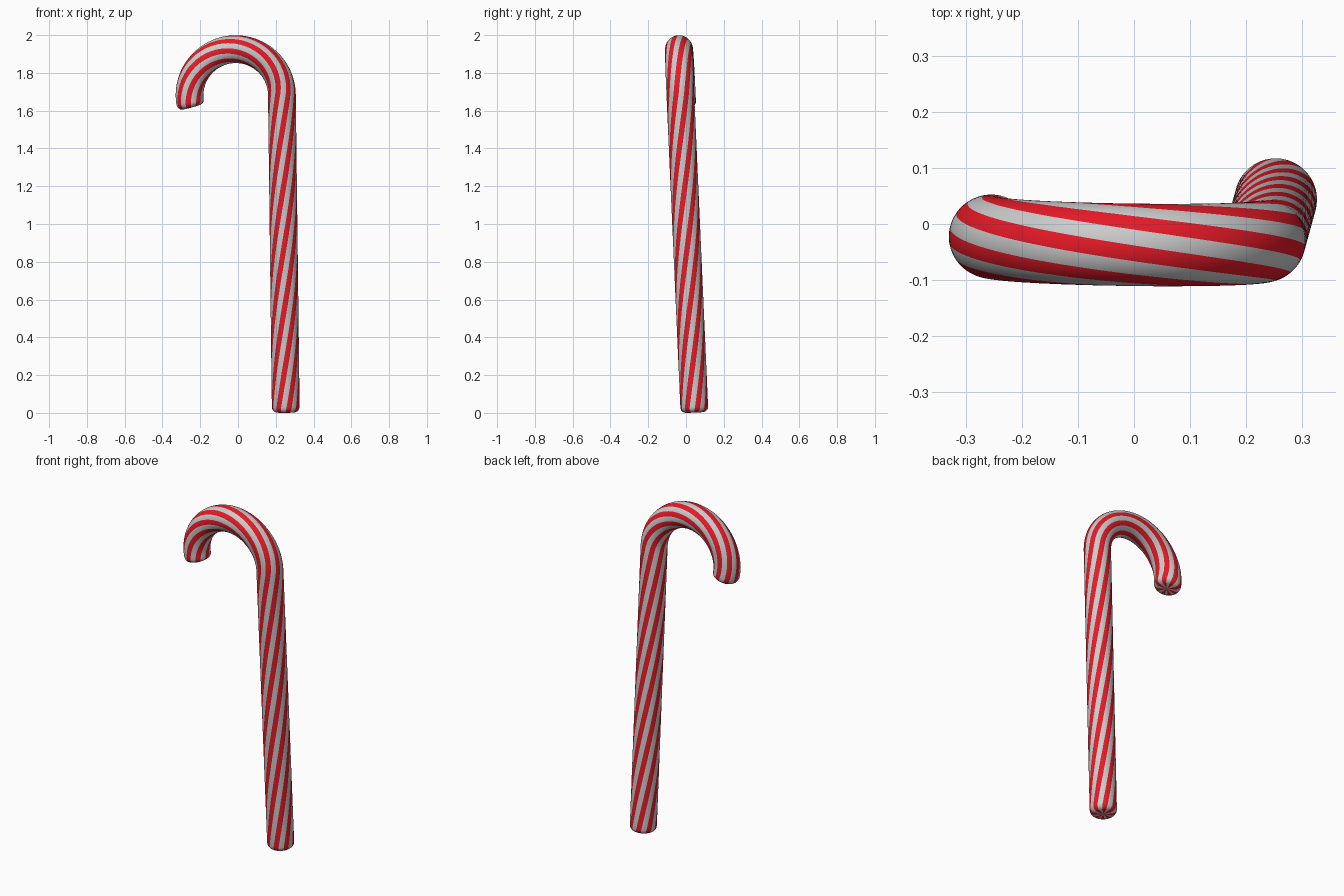
import bpy, bmesh, math
from mathutils import Vector

if "Cube" in bpy.data.objects:
    bpy.data.objects.remove(bpy.data.objects["Cube"])

R, EDGE = 0.0735, 0.03            # tube radius, rounding of the ends
SIDES, STRIPES = 64, 8
CX, CZ, BEND = -0.012, 1.681, 0.2445
A0, A1 = 0.0125, math.radians(195)
TWIST = 2.5                       # radians per unit of length
PHASE = 0.0

BASE = Vector((0.253, 0.002))
ARC0 = Vector((CX + BEND * math.cos(A0), CZ + BEND * math.sin(A0)))
SHAFT = (ARC0 - BASE).length
LENGTH = SHAFT + BEND * (A1 - A0)
NORMAL = Vector((0.015, 1, 0.0446)).normalized()   # leaning plane of the hook


def lean(x, z):
    return Vector((x, 0.045 - 0.0446 * z - 0.015 * (x - 0.25), z))


def path(s):
    if s < SHAFT:
        p = BASE.lerp(ARC0, s / SHAFT)
        return lean(*p)
    a = A0 + (s - SHAFT) / BEND
    return lean(CX + BEND * math.cos(a), CZ + BEND * math.sin(a))


# stations along the cane: rounded start, shaft, hook, rounded end
cap = []
for k in range(7):
    a = math.pi / 2 * k / 6
    cap.append((EDGE * (1 - math.sin(a)), R - EDGE + EDGE * math.cos(a)))
cap.reverse()
cap = [(EDGE * (1 - math.cos(math.pi / 2 * k / 6)),
        R - EDGE + EDGE * math.sin(math.pi / 2 * k / 6)) for k in range(7)]
n_shaft, n_hook = 50, 48
body = [EDGE + (SHAFT - EDGE) * i / n_shaft for i in range(1, n_shaft)]
body += [SHAFT + (LENGTH - EDGE - SHAFT) * i / n_hook for i in range(n_hook)]
stations = cap + [(s, R) for s in body] + [(LENGTH - s, r) for s, r in reversed(cap)]

# striped tube, with the mesh twisted along the path
bm = bmesh.new()
rings = []
for s, r in stations:
    c = path(s)
    t = (path(min(s + 1e-3, LENGTH)) - path(max(s - 1e-3, 0))).normalized()
    side = NORMAL.cross(t).normalized()
    ring = []
    for i in range(SIDES):
        a = math.tau * i / SIDES - TWIST * s + PHASE
        ring.append(bm.verts.new(c + r * (math.cos(a) * side - math.sin(a) * NORMAL)))
    rings.append(ring)


def stripe(i):
    return (i * STRIPES * 2 // SIDES) % 2


for lo, hi in zip(rings, rings[1:]):
    for i in range(SIDES):
        j = (i + 1) % SIDES
        bm.faces.new((lo[i], lo[j], hi[j], hi[i])).material_index = stripe(i)
for ring, s in ((rings[0], 0), (rings[-1], LENGTH)):
    tip = bm.verts.new(path(s))
    for i in range(SIDES):
        bm.faces.new((ring[i], ring[(i + 1) % SIDES], tip)).material_index = stripe(i)
bmesh.ops.recalc_face_normals(bm, faces=bm.faces)
for f in bm.faces:
    f.smooth = True

mesh = bpy.data.meshes.new("striped_cane")
bm.to_mesh(mesh)
bm.free()
for name, col in (("white_stripe", (0.8, 0.8, 0.8, 1)), ("red_stripe", (0.8, 0.01, 0.02, 1))):
    m = bpy.data.materials.new(name)
    m.diffuse_color = col
    m.use_nodes = True
    m.node_tree.nodes["Principled BSDF"].inputs["Base Color"].default_value = m.diffuse_color
    mesh.materials.append(m)
cane = bpy.data.objects.new("striped_cane", mesh)
bpy.context.collection.objects.link(cane)
